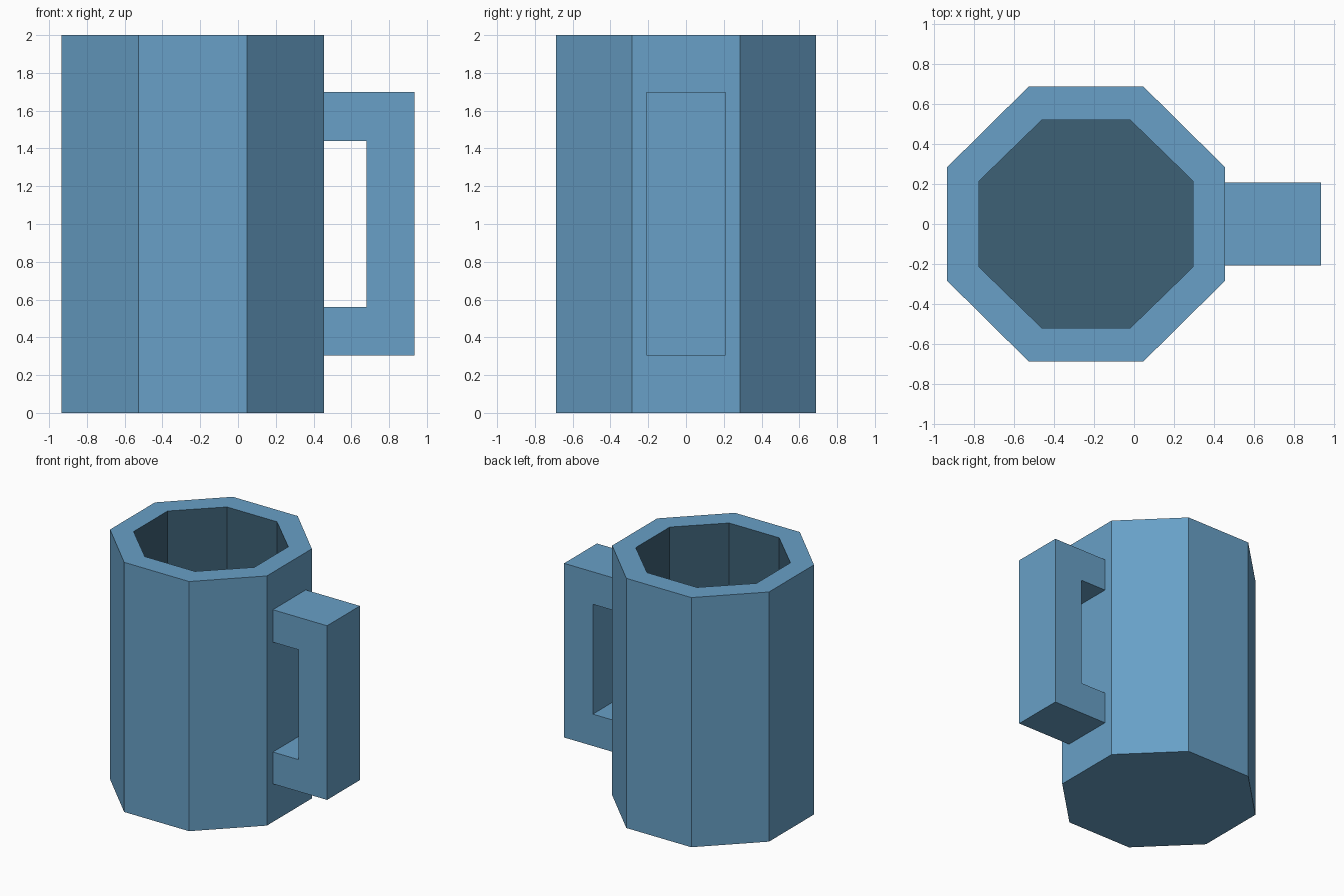
import bpy
import bmesh
from math import pi, cos, sin

cube = bpy.data.objects.get("Cube")
if cube:
    bpy.data.objects.remove(cube)


def material(name, color):
    mat = bpy.data.materials.new(name)
    mat.use_nodes = True
    mat.diffuse_color = color
    mat.node_tree.nodes["Principled BSDF"].inputs["Base Color"].default_value = color
    return mat


blue = material("blue", (0.138, 0.352, 0.571, 1))
dark_blue = material("dark_blue", (0.048, 0.119, 0.181, 1))

SIDES = 8
CENTER_X = -0.24


def finish(bm, name, mats):
    bmesh.ops.recalc_face_normals(bm, faces=bm.faces)
    mesh = bpy.data.meshes.new(name)
    bm.to_mesh(mesh)
    bm.free()
    for mat in mats:
        mesh.materials.append(mat)
    obj = bpy.data.objects.new(name, mesh)
    bpy.context.collection.objects.link(obj)
    return obj


def ring(bm, half_x, half_y, z):
    """Octagon with flat sides facing the axes."""
    k = 1 / cos(pi / SIDES)
    angles = [(i + 0.5) * 2 * pi / SIDES for i in range(SIDES)]
    return [bm.verts.new((CENTER_X + half_x * k * cos(a), half_y * k * sin(a), z))
            for a in angles]


# Cup: outer wall, rim, inner wall and floor, as one closed shell
bm = bmesh.new()
rings = [ring(bm, 0.695, 0.687, 0), ring(bm, 0.695, 0.687, 2),
         ring(bm, 0.535, 0.52, 2), ring(bm, 0.535, 0.52, 0.2)]
bm.faces.new(rings[0])
for step, (low, high) in enumerate(zip(rings, rings[1:])):
    for i in range(SIDES):
        j = (i + 1) % SIDES
        face = bm.faces.new((low[i], low[j], high[j], high[i]))
        face.material_index = 1 if step == 2 else 0   # dark inner wall
bm.faces.new(rings[-1]).material_index = 1            # dark floor
finish(bm, "cup", [blue, dark_blue])

# Handle: C-shaped profile extruded across its width
profile = [(0.44, 0.305), (0.935, 0.305), (0.935, 1.7), (0.44, 1.7),
           (0.44, 1.44), (0.68, 1.44), (0.68, 0.56), (0.44, 0.56)]
HALF_WIDTH = 0.208
bm = bmesh.new()
side = bm.faces.new([bm.verts.new((x, -HALF_WIDTH, z)) for x, z in profile])
extruded = bmesh.ops.extrude_face_region(bm, geom=[side], use_keep_orig=True)
moved = [v for v in extruded["geom"] if isinstance(v, bmesh.types.BMVert)]
bmesh.ops.translate(bm, verts=moved, vec=(0, 2 * HALF_WIDTH, 0))
finish(bm, "handle", [blue])
